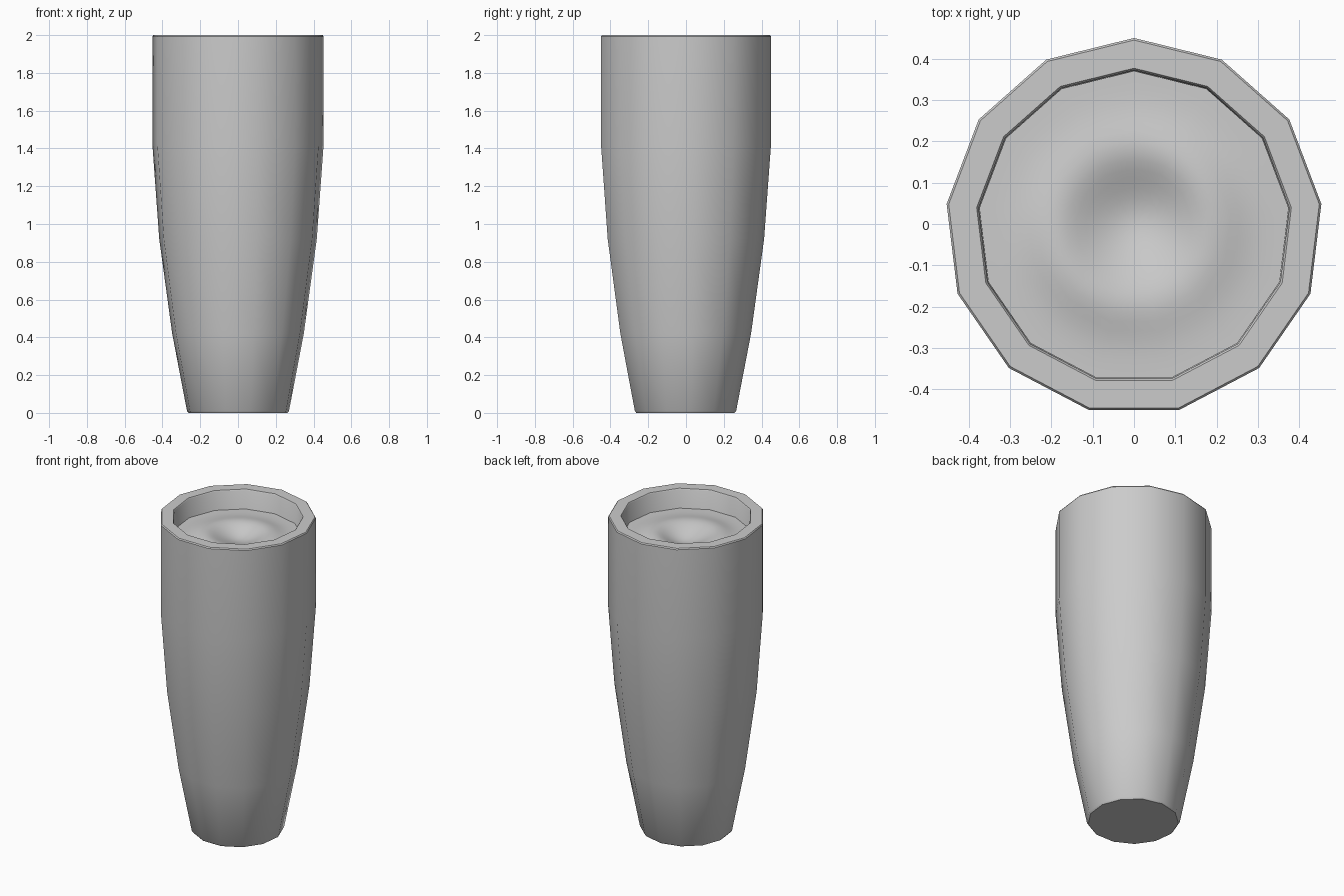
import bpy, bmesh, math

if "Cube" in bpy.data.objects:
    bpy.data.objects.remove(bpy.data.objects["Cube"])

SIDES = 13
CY = -0.0066          # offset that centres the odd-sided outline
STEP = 2 * math.pi / SIDES


def finish(bm, name, angle):
    bmesh.ops.recalc_face_normals(bm, faces=bm.faces)
    mesh = bpy.data.meshes.new(name)
    bm.to_mesh(mesh)
    bm.free()
    ob = bpy.data.objects.new(name, mesh)
    bpy.context.collection.objects.link(ob)
    bpy.ops.object.select_all(action='DESELECT')
    ob.select_set(True)
    bpy.context.view_layer.objects.active = ob
    bpy.ops.object.shade_smooth_by_angle(angle=math.radians(angle))
    return ob


def skin(bm, rings):
    for a, b in zip(rings, rings[1:]):
        n = len(a)
        for i in range(n):
            j = (i + 1) % n
            bm.faces.new((a[i], a[j], b[j], b[i]))


def ring(bm, r, z):
    return [bm.verts.new((r * math.sin(i * STEP), CY + r * math.cos(i * STEP), z))
            for i in range(SIDES)]


# Tumbler: outer wall, bevelled rim, inner wall and floor
profile = [(0.264, 0), (0.272, 0.010), (0.351, 0.42), (0.42, 0.92),
           (0.4566, 1.42), (0.4566, 1.993), (0.4515, 2.0),
           (0.3835, 2.0), (0.3785, 1.993), (0.375, 1.42),
           (0.34, 0.92), (0.272, 0.42), (0.21, 0.1)]
bm = bmesh.new()
rings = [ring(bm, r, z) for r, z in profile]
skin(bm, rings)
bm.faces.new(rings[0])
bm.faces.new(rings[-1])
finish(bm, "tumbler", 35)


# Drink: swirled surface with a central dip and a soft raised ring
def surface(x, y):
    dip = math.exp(-(x ** 2 + (y - 0.02) ** 2) / 0.011)
    d = math.hypot(x, y)
    ridge = math.exp(-((d - 0.19) / 0.075) ** 2)
    tilt = 1 + 0.3 * math.sin(math.atan2(y, x) * 2 + 0.6)
    return 1.875 + 0.022 * ridge * tilt - 0.035 * dip


DIV, RINGS = 4, 16
bm = bmesh.new()
rings = []
for k in range(RINGS, 0, -1):
    loop = []
    for i in range(SIDES * DIV):
        s, t = divmod(i, DIV)
        t /= DIV
        a, b = s * STEP, (s + 1) * STEP
        r = 0.377 * k / RINGS
        x = r * ((1 - t) * math.sin(a) + t * math.sin(b))
        y = r * ((1 - t) * math.cos(a) + t * math.cos(b))
        loop.append(bm.verts.new((x, y + CY, surface(x, y))))
    rings.append(loop)
skin(bm, rings)
tip = bm.verts.new((0, CY, surface(0, 0)))
last = rings[-1]
for i in range(len(last)):
    bm.faces.new((last[i], last[(i + 1) % len(last)], tip))
drink = finish(bm, "drink_surface", 60)
